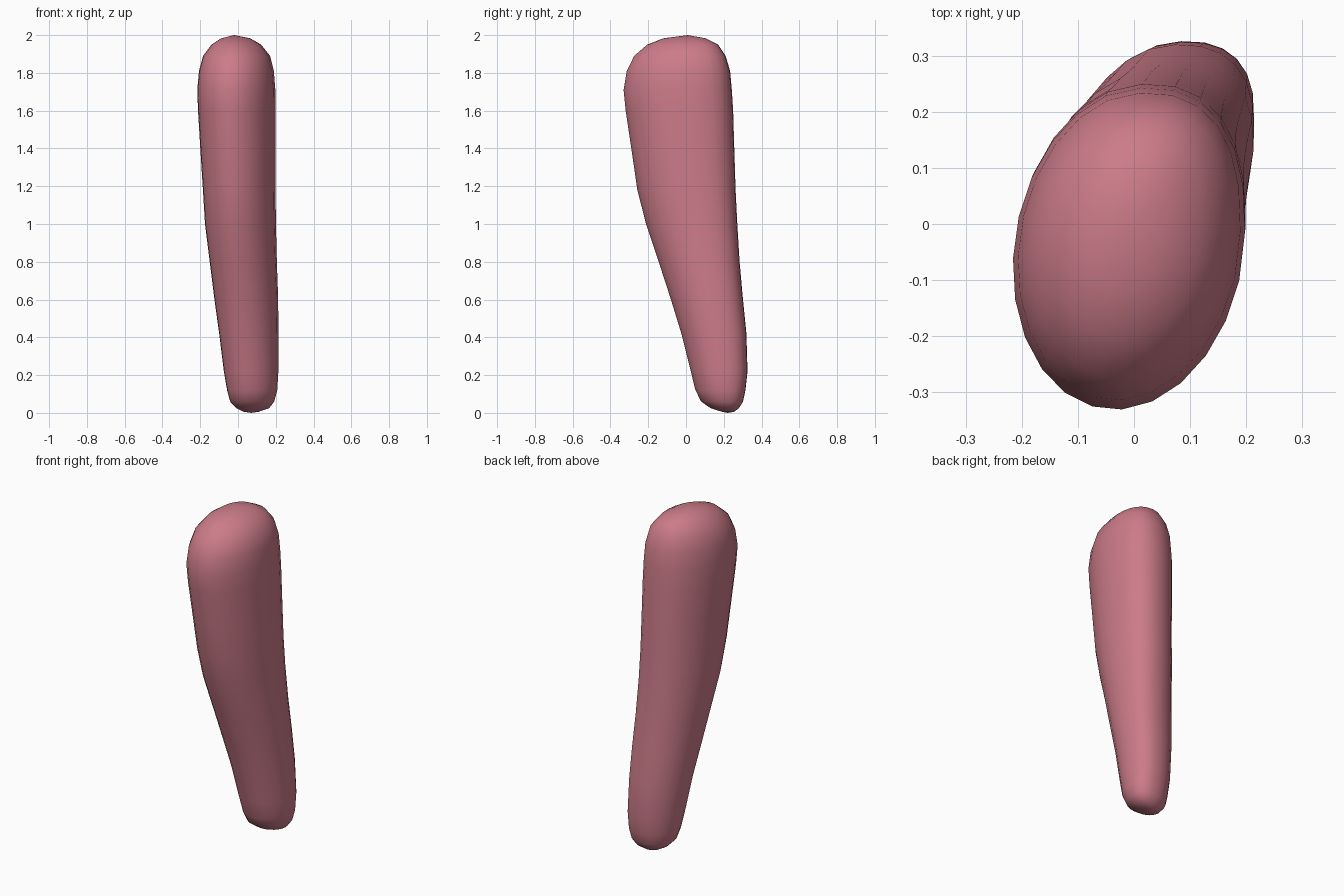
import bpy, bmesh
from math import sin, cos, pi

SIDES = 24
TILT = 0.06   # skews each oval slightly towards +x +y

# z, x min, x max, y min, y max of each cross-section
SECTIONS = [
    (0.006, 0.03, 0.11, 0.19, 0.255),
    (0.025, -0.01, 0.165, 0.13, 0.28),
    (0.06, -0.042, 0.192, 0.08, 0.302),
    (0.12, -0.058, 0.208, 0.05, 0.315),
    (0.22, -0.075, 0.214, 0.025, 0.326),
    (0.42, -0.10, 0.214, -0.025, 0.32),
    (0.60, -0.125, 0.213, -0.08, 0.302),
    (0.80, -0.15, 0.206, -0.145, 0.284),
    (1.00, -0.175, 0.201, -0.212, 0.272),
    (1.18, -0.186, 0.199, -0.258, 0.263),
    (1.40, -0.20, 0.199, -0.29, 0.256),
    (1.60, -0.212, 0.199, -0.32, 0.25),
    (1.71, -0.216, 0.198, -0.331, 0.243),
    (1.81, -0.207, 0.19, -0.314, 0.234),
    (1.89, -0.185, 0.17, -0.275, 0.21),
    (1.95, -0.14, 0.122, -0.205, 0.17),
    (1.983, -0.09, 0.065, -0.12, 0.105),
]


def ring(bm, z, x0, x1, y0, y1):
    verts = []
    for i in range(SIDES):
        t = 2 * pi * i / SIDES
        u, v = cos(t - TILT), sin(t + TILT)
        # fuller back right corner
        if u > 0 and v > 0:
            u, v = u ** 0.82, v ** 0.82
        verts.append(bm.verts.new(((x0 + x1) / 2 + u * (x1 - x0) / 2,
                                   (y0 + y1) / 2 + v * (y1 - y0) / 2, z)))
    return verts


# Tapered, rounded body
bm = bmesh.new()
rings = [ring(bm, *s) for s in SECTIONS]
for a, b in zip(rings, rings[1:]):
    for i in range(SIDES):
        j = (i + 1) % SIDES
        bm.faces.new((a[i], a[j], b[j], b[i]))

# Rounded ends
foot = bm.verts.new((0.07, 0.22, 0.0))
crown = bm.verts.new((-0.02, 0.01, 2.0))
for i in range(SIDES):
    j = (i + 1) % SIDES
    bm.faces.new((rings[0][j], rings[0][i], foot))
    bm.faces.new((rings[-1][i], rings[-1][j], crown))
for f in bm.faces:
    f.smooth = True

mesh = bpy.data.meshes.new("organ_body")
bm.to_mesh(mesh)
bm.free()
body = bpy.data.objects.new("organ_body", mesh)
bpy.context.collection.objects.link(body)

mat = bpy.data.materials.new("pink")
mat.diffuse_color = (0.60, 0.20, 0.25, 1)
mesh.materials.append(mat)
